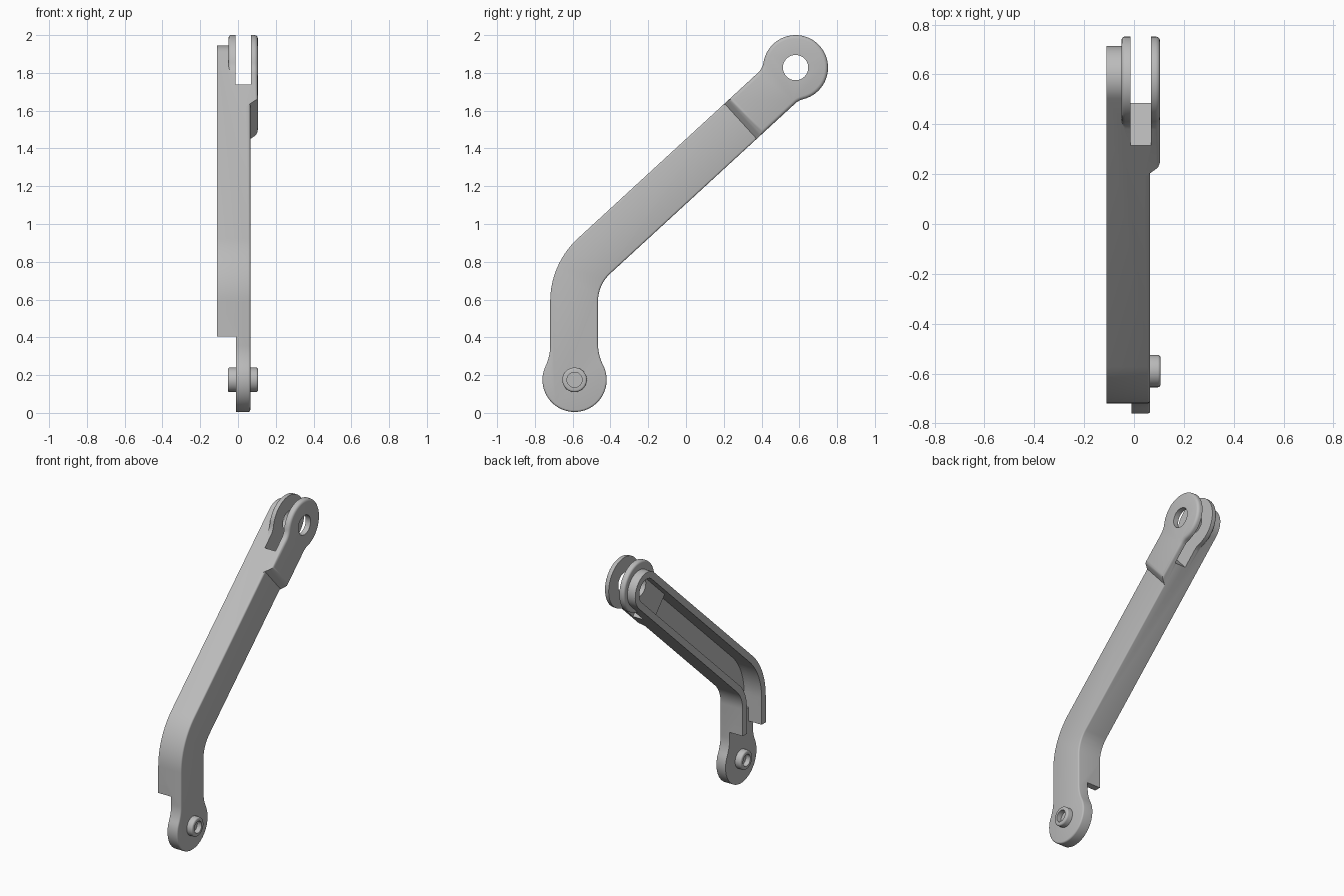
import bpy, bmesh
from math import sin, cos, pi, sqrt, atan2, radians
from mathutils import Vector

if "Cube" in bpy.data.objects:
    bpy.data.objects.remove(bpy.data.objects["Cube"])

grey = bpy.data.materials.new("light_grey")
grey.use_nodes = True
COLOUR = (0.5, 0.5, 0.5, 1)
grey.diffuse_color = COLOUR
grey.node_tree.nodes["Principled BSDF"].inputs["Base Color"].default_value = COLOUR

# Side layout in (y, z): pivot eye, fork eye, bend centre and arm direction
TILT = radians(42.6)
ALONG = Vector((cos(TILT), sin(TILT)))
ACROSS = Vector((-sin(TILT), cos(TILT)))
UP, FORE = Vector((0, 1)), Vector((-1, 0))
PIVOT, EYE, BEND = Vector((-0.59, 0.175)), Vector((0.58, 1.828)), Vector((-0.266, 0.59))
R_OUT, R_IN, R_HEAD = 0.453, 0.2, 0.172
V_TOP = (BEND + ACROSS * R_OUT - EYE).dot(ACROSS)
V_LOW = (BEND + ACROSS * R_IN - EYE).dot(ACROSS)
V_MID, HALF = (V_TOP + V_LOW) / 2, (V_TOP - V_LOW) / 2


def arc(c, r, a0, a1, n):
    return [c + r * Vector((cos(a0 + (a1 - a0) * i / n), sin(a0 + (a1 - a0) * i / n)))
            for i in range(n + 1)]


def circle(c, r, n=48):
    return arc(c, r, 0, 2 * pi, n)[:-1]


def at(u, v):
    return EYE + ALONG * u + ACROSS * v


def eye_outline(c, axis, side, r, off_a, off_b, fillet):
    """Round eye blending into a bar that leaves it along axis; ends on the bar's edges."""
    def blend(off):
        run, d = off + fillet, r + fillet
        rise = sqrt(d * d - run * run)
        start = atan2(rise, run)
        pts = []
        for i in range(9):
            a = start * i / 8
            pts.append((run - fillet * cos(a), rise - fillet * sin(a)))
        return pts, start
    a_pts, a_ang = blend(off_a)
    b_pts, b_ang = blend(off_b)
    local = a_pts[:]
    span = pi + a_ang + b_ang
    for i in range(1, 40):
        t = a_ang - span * i / 40
        local.append((r * cos(t), r * sin(t)))
    local += [(-s, h) for s, h in reversed(b_pts)]
    return [c + side * s + axis * h for s, h in local]


def bends(inset):
    outer = arc(BEND, R_OUT - inset, pi, pi / 2 + TILT, 14)
    inner = arc(BEND, R_IN + inset, pi / 2 + TILT, pi, 14)
    return outer, inner


def arm_outline(inset, z0, u_end=None):
    """Bent bar, either round ended at the fork eye or cut square at u_end."""
    outer, inner = bends(inset)
    w = HALF - inset
    if u_end is None:
        end = arc(at(0, V_MID), w, TILT + pi / 2, TILT - pi / 2, 24)
    else:
        end = [at(u_end, V_MID + w), at(u_end, V_MID - w)]
    return [Vector((outer[0].x, z0))] + outer + end + inner + [Vector((inner[-1].x, z0))]


def body_outline():
    outer, inner = bends(0)
    y = PIVOT.x
    foot = eye_outline(PIVOT, UP, -FORE, 0.17, inner[-1].x - y, y - outer[0].x, 0.25)
    end = arc(at(0, V_MID), HALF, TILT + pi / 2, TILT - pi / 2, 24)
    return foot + outer + end + inner


def head_outline(u0):
    pts = eye_outline(EYE, -ALONG, ACROSS, R_HEAD, V_TOP, -V_LOW, 0.1)
    return [at(u0, V_TOP)] + pts + [at(u0, V_LOW)]


def slab(name, outline, x0, x1, round_low=0, round_high=0, ramp=None):
    """Extrude a side outline from x0 to x1, with optional rounded rims and ramped start."""
    bm = bmesh.new()
    low = [bm.verts.new((x0, p.x, p.y)) for p in outline]
    high = [bm.verts.new((x1, p.x, p.y)) for p in outline]
    if ramp:
        for v in high:
            if (Vector((v.co.y, v.co.z)) - EYE).dot(ALONG) < ramp[0]:
                v.co += Vector((0, *(ALONG * ramp[1])))
    n = len(outline)
    bm.faces.new(low)
    bm.faces.new(high)
    for i in range(n):
        j = (i + 1) % n
        bm.faces.new((low[i], low[j], high[j], high[i]))
    bmesh.ops.recalc_face_normals(bm, faces=bm.faces[:])
    for ring, size in ((low, round_low), (high, round_high)):
        if size:
            rim = set(ring)
            edges = [e for e in bm.edges if set(e.verts) <= rim]
            bmesh.ops.bevel(bm, geom=edges, offset=size, segments=3, profile=0.5, affect='EDGES')
    mesh = bpy.data.meshes.new(name)
    bm.to_mesh(mesh)
    bm.free()
    mesh.materials.append(grey)
    ob = bpy.data.objects.new(name, mesh)
    bpy.context.collection.objects.link(ob)
    return ob


def combine(target, tool, operation):
    mod = target.modifiers.new("combine", 'BOOLEAN')
    mod.operation, mod.object, mod.solver = operation, tool, 'EXACT'
    bpy.context.view_layer.objects.active = target
    bpy.ops.object.modifier_apply(modifier=mod.name)
    bpy.data.objects.remove(tool)


def box(y0, y1, z0, z1):
    return [Vector(p) for p in ((y0, z0), (y1, z0), (y1, z1), (y0, z1))]


# Bent arm: channel open towards -x, thin tongue around the pivot
arm = slab("link_arm", body_outline(), -0.11, 0.065, 0, 0.01)
combine(arm, slab("foot_cut", box(-1, 0, -0.1, 0.405), -0.2, -0.01), 'DIFFERENCE')
combine(arm, slab("pocket_cut", arm_outline(0.045, 0.3), -0.2, -0.05), 'DIFFERENCE')
combine(arm, slab("step_cut", arm_outline(0.045, 0.3, -0.31), -0.2, -0.01), 'DIFFERENCE')
combine(arm, slab("deep_cut", arm_outline(0.045, 0.5, -0.31), -0.2, 0.025), 'DIFFERENCE')

# Fork ears, the outer one stepping out over a short ramp
combine(arm, slab("outer_ear", head_outline(-0.43), 0.04, 0.105, 0, 0.018, (-0.42, 0.06)), 'UNION')
combine(arm, slab("inner_ear", head_outline(-0.29), -0.05, 0.0, 0.014, 0), 'UNION')
slot = [at(-0.256, 0.4), at(0.4, 0.4), at(0.4, -0.4), at(-0.256, -0.4)]
combine(arm, slab("slot_cut", slot, -0.014, 0.068), 'DIFFERENCE')
combine(arm, slab("eye_cut", circle(EYE, 0.067), -0.3, 0.3), 'DIFFERENCE')

# Pivot pin with a shallow recess in both ends
pin = slab("pivot_pin", circle(PIVOT, 0.065), -0.054, 0.106, 0.01, 0.01)
for x0, x1 in ((-0.1, -0.02), (0.072, 0.2)):
    combine(pin, slab("recess_cut", circle(PIVOT, 0.04), x0, x1), 'DIFFERENCE')

for ob in (arm, pin):
    bpy.ops.object.select_all(action='DESELECT')
    ob.select_set(True)
    bpy.context.view_layer.objects.active = ob
    bpy.ops.object.shade_smooth_by_angle(angle=radians(32))
